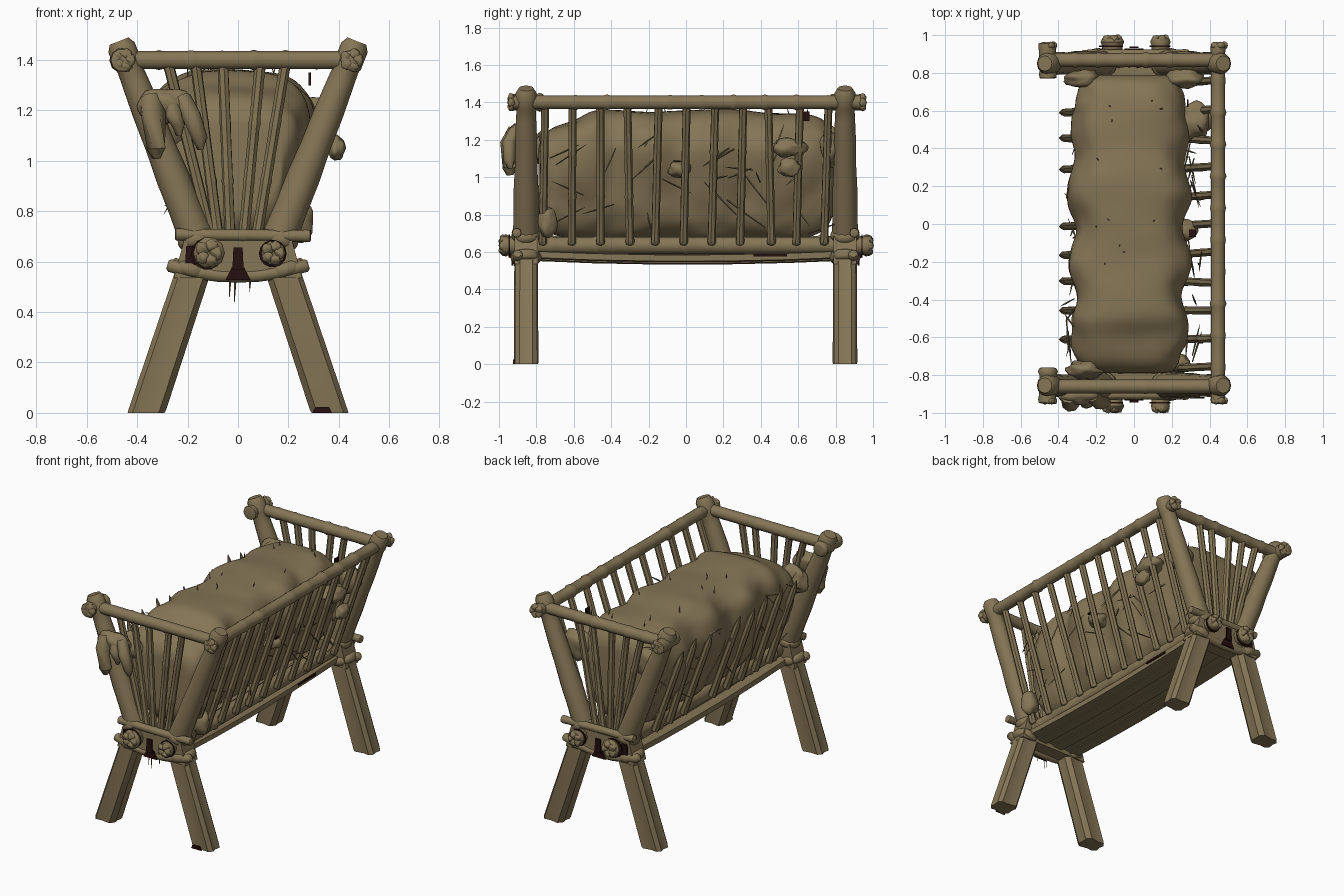
import bpy, bmesh, math, random
from mathutils import Vector, noise

random.seed(7)
if "Cube" in bpy.data.objects:
    bpy.data.objects.remove(bpy.data.objects["Cube"])


def material(name, rgb):
    m = bpy.data.materials.new(name)
    m.use_nodes = True
    m.diffuse_color = (*rgb, 1)
    bsdf = m.node_tree.nodes["Principled BSDF"]
    bsdf.inputs["Base Color"].default_value = (*rgb, 1)
    bsdf.inputs["Roughness"].default_value = 0.9
    return m


WOOD = material("dry olive brown", (0.235, 0.18, 0.092))
DARK = material("dark maroon", (0.02, 0.005, 0.005))


def finish(name, bm, mat=WOOD, angle=40):
    bmesh.ops.recalc_face_normals(bm, faces=bm.faces)
    me = bpy.data.meshes.new(name)
    bm.to_mesh(me)
    bm.free()
    me.materials.append(mat)
    me.shade_smooth()
    me.set_sharp_from_angle(angle=math.radians(angle))
    ob = bpy.data.objects.new(name, me)
    bpy.context.collection.objects.link(ob)
    return ob


def skin(bm, rings):
    """Join rings of points into a closed tube."""
    rows = [[bm.verts.new(p) for p in r] for r in rings]
    n = len(rows[0])
    for a, b in zip(rows, rows[1:]):
        for i in range(n):
            bm.faces.new((a[i], a[(i + 1) % n], b[(i + 1) % n], b[i]))
    bm.faces.new(rows[0])
    bm.faces.new(rows[-1])


def add_tube(bm, path, radii, sides=10):
    pts = [Vector(p) for p in path]
    rings = []
    for i, p in enumerate(pts):
        q = (pts[min(i + 1, len(pts) - 1)] - pts[max(i - 1, 0)]).to_track_quat('Z', 'Y')
        rings.append([p + q @ Vector((math.cos(t), math.sin(t), 0)) * radii[i]
                      for t in (math.tau * k / sides for k in range(sides))])
    skin(bm, rings)


def tube(name, path, radii, sides=10, angle=50, mat=WOOD):
    bm = bmesh.new()
    add_tube(bm, path, radii, sides)
    return finish(name, bm, mat, angle)


def pole(name, a, b, r, knots=9, sides=10):
    """Straight log with slightly swollen knots and rounded ends."""
    a, b = Vector(a), Vector(b)
    step = 0.018 / (b - a).length
    path, radii = [a], [r * 0.75]
    for i in range(knots + 1):
        t = 1.2 * step + (1 - 2.4 * step) * i / knots
        for d, s in ((-step, 1), (0, 1 + random.uniform(0, 0.2)), (step, 1)):
            path.append(a.lerp(b, t + d))
            radii.append(r * s)
    return tube(name, path + [b], radii + [r * 0.75], sides)


def box(name, centre, size, taper=1.0, mat=WOOD):
    bm = bmesh.new()
    bmesh.ops.create_cube(bm, size=1)
    for v in bm.verts:
        s = taper if v.co.z > 0 else 1
        v.co = Vector((v.co.x * size[0] * s, v.co.y * size[1], v.co.z * size[2])) + Vector(centre)
    return finish(name, bm, mat)


def blob(name, centre, size, seed=0):
    bm = bmesh.new()
    bmesh.ops.create_icosphere(bm, subdivisions=3, radius=1)
    for v in bm.verts:
        k = 1 + 0.3 * noise.noise(v.co * 1.6 + Vector((seed, seed, 0)))
        v.co = Vector(centre) + Vector([c * s * k for c, s in zip(v.co, size)])
    return finish(name, bm, angle=60)


# Legs, posts, bindings and cross pieces at both ends
for end, ey, rail_y in (("front", -0.855, -0.86), ("back", 0.85, 0.868)):
    out = math.copysign(1, ey)
    for side, sx in (("right", -1), ("left", 1)):
        bm = bmesh.new()
        section = [(0.075, 0.035), (0.055, 0.06), (0.01, 0.056), (-0.05, 0.066), (-0.075, 0.035),
                   (-0.07, 0), (-0.075, -0.035), (-0.05, -0.066), (0.01, -0.056), (0.055, -0.06),
                   (0.075, -0.035), (0.068, 0)]
        skin(bm, [[(sx * (cx + x * k), ey + y * k, z) for x, y in section]
                  for cx, z, k in ((0.365, 0, 0.97), (0.36, 0.012, 1), (0.165, 0.6, 0.95))])
        finish(f"{end}_{side}_leg", bm, angle=30)

        foot, top = Vector((sx * 0.143, ey, 0.64)), Vector((sx * 0.472, ey, 1.475))
        ts = (0, 0.08, 0.2, 0.36, 0.5, 0.66, 0.8, 0.87, 0.89, 0.97, 1)
        rs = (0.068, 0.07, 0.066, 0.066, 0.06, 0.059, 0.054, 0.051, 0.056, 0.056, 0.04)
        tube(f"{end}_{side}_post", [foot.lerp(top, t) for t in ts], rs, 12)

        # Bindings above and below the base beam
        for label, cx, z, r, lean in (("lower", 0.19, 0.57, 0.083, -0.3), ("upper", 0.165, 0.69, 0.078, 0.3)):
            axis = Vector((lean * sx, 0, 0.95)) * 0.026
            c = Vector((sx * cx, ey, z))
            tube(f"{end}_{side}_{label}_binding", [c + axis * k for k in (-1, -0.6, 0, 0.6, 1)],
                 [r * k for k in (0.84, 0.96, 1, 0.96, 0.84)], 14)

    box(f"{end}_base_block", (0, ey, 0.61), (0.51, 0.125, 0.15), 0.84)
    tube(f"{end}_lower_tie", [(x, ey + out * 0.045, 0.541 + 0.6 * x * x)
                              for x in (-0.28, -0.27, -0.18, -0.08, 0, 0.08, 0.18, 0.27, 0.28)],
         (0.018, 0.027, 0.028, 0.026, 0.025, 0.026, 0.028, 0.027, 0.018))
    pole(f"{end}_upper_tie", (-0.25, ey + out * 0.05, 0.708), (0.29, ey + out * 0.05, 0.702), 0.024, 4)
    pole(f"{end}_top_rail", (-0.46, rail_y, 1.40), (0.46, rail_y, 1.40), 0.037, 7)

    # Dark hollows around the base
    box(f"{end}_dark_gap", (0, ey + out * 0.085, 0.612), (0.045, 0.009, 0.09), 0.8, DARK)
    box(f"{end}_dark_gap_foot", (0, ey + out * 0.074, 0.552), (0.1, 0.009, 0.05), 0.5, DARK)
    box(f"{end}_dark_patch", (-0.185, ey + out * 0.066, 0.625), (0.05, 0.009, 0.075), 0.8, DARK)
    for side, x, r in (("right", -0.122, 0.064), ("left", 0.138, 0.055)):
        tube(f"{end}_{side}_dark_ring", [(x, ey + out * 0.087, 0.632), (x, ey + out * 0.094, 0.632)],
             (r, r), 14, mat=DARK)

    # Fanned end bars
    for i, (bx, tx) in enumerate(((-0.1, -0.28), (-0.075, -0.17), (-0.03, -0.06),
                                  (0.02, 0.09), (0.07, 0.19))):
        pole(f"{end}_bar_{i + 1}", (bx, ey, 0.67), (tx, rail_y, 1.4), 0.022, 3, sides=7)

# Base beams with lumpy log ends
for side, x, r in (("right", -0.115, 0.054), ("left", 0.14, 0.047)):
    pole(f"{side}_base_beam", (x, -0.985, 0.635), (x, 0.985, 0.635), r, 8)
    for out in (-1, 1):
        for k in range(5):
            t = math.tau * k / 5
            blob(f"{side}_beam_end_{k}_{out}",
                 (x + r * 0.55 * math.cos(t), out * 0.975, 0.635 + r * 0.55 * math.sin(t)),
                 (r * 0.5, 0.025, r * 0.5), k)

# Floor planks, sagging in the middle
for i in range(6):
    x = -0.16 + 0.064 * i
    bm = bmesh.new()
    lift = 0.012 * (i % 2)
    skin(bm, [[(x + sx * 0.034, y, 0.582 + lift - 0.03 * (1 - y * y) + sz * 0.02)
               for sx, sz in ((-1, -1), (1, -0.7), (1, 1), (-1, 0.8))]
              for y in (-0.84, -0.5, -0.15, 0.2, 0.55, 0.84)])
    finish(f"floor_plank_{i + 1}", bm)

# Small dark stains on a leg, the floor edge and the hay
box("leg_stain", (0.335, -0.92, 0.012), (0.075, 0.009, 0.024), 0.7, DARK)
box("floor_edge_stain", (0.197, 0.45, 0.582), (0.009, 0.18, 0.014), 1, DARK)
box("upper_hay_stain", (0.285, 0.64, 1.325), (0.009, 0.04, 0.05), 1, DARK)
box("side_hay_stain", (0.31, -0.05, 1.085), (0.035, 0.04, 0.009), 1, DARK)

# Long top rail on the left, broken stubs on the right
pole("left_top_rail", (0.445, -0.95, 1.40), (0.445, 0.95, 1.40), 0.038, 11)
for end, a, b in (("front", -0.95, -0.76), ("back", 0.96, 0.77)):
    pole(f"{end}_broken_rail", (-0.46, a, 1.40), (-0.455, b, 1.40), 0.045, 2)
    for sx in (-1, 1):
        for k in range(5):
            t = math.tau * k / 5
            blob(f"{end}_rail_end_{sx}_{k}",
                 (sx * 0.452 + 0.025 * math.cos(t), a * 0.985, 1.40 + 0.025 * math.sin(t)),
                 (0.023, 0.018, 0.023), k)

# Side bars: full on the left, snapped to points on the right
for i in range(11):
    y = -0.76 + 0.151 * i
    w = random.uniform(-0.012, 0.012)
    pole(f"left_bar_{i + 1}", (0.19, y + w, 0.64), (0.44, y - w, 1.39), 0.022, 3, sides=7)
    if i not in (0, 6, 10):
        foot = Vector((-0.19, y, 0.64))
        tip = Vector((-0.395, y + w, 1.24 + 2 * w))
        tube(f"right_bar_{i + 1}", [foot, foot.lerp(tip, 0.5), foot.lerp(tip, 0.88), tip],
             (0.025, 0.023, 0.021, 0.003), 7)

# Lumpy hay filling, leaning against the bars
bm = bmesh.new()
rings = []
for j in range(49):
    v = math.sin(math.pi * (j / 48 - 0.5)) * 0.999
    y = 0.79 * v
    full = (1 - abs(v) ** 8) ** 0.4
    waist = 1 + 0.08 * math.cos((y - 0.16) * 17) * (0.4 + 0.6 * (abs(y) < 0.45))
    high = 0.695 - 0.06 / (1 + math.exp((y + 0.55) * 40)) + 0.008 * math.sin(y * 9)
    ring = []
    for k in range(40):
        t = math.tau * k / 40
        c, s = math.cos(t), math.sin(t)
        f = 0.5 + 0.5 * math.copysign(abs(s) ** 0.7, s) * (0.45 + 0.55 * full)
        x = math.copysign(abs(c) ** 0.55, c) * (0.185 + 0.13 * min(1, f * 1.5)) * waist * (0.65 + 0.35 * full)
        p = Vector((x - 0.025, y, 0.66 + high * f))
        n = noise.noise(p * 6) * 0.03 + noise.noise(p * 15) * 0.02 * abs(c)
        ring.append(p + Vector((c, 0, s * 0.5)) * n)
    rings.append(ring)
skin(bm, rings)
hay = finish("hay_pile", bm, angle=70)
hay.modifiers.new("Smooth", 'SUBSURF').levels = 1

# Hay draped over the front right post and spilling through the bars
blob("draped_hay", (-0.285, -0.9, 1.22), (0.11, 0.055, 0.07), 2)
for i, (x0, x1, z, r) in enumerate(((-0.345, -0.325, 1.01, 0.044), (-0.27, -0.235, 1.1, 0.03),
                                    (-0.22, -0.15, 1.045, 0.034))):
    tube(f"draped_tuft_{i + 1}", [(x0, -0.91, 1.25), ((x0 + x1) / 2, -0.945, 1.18),
                                  (x1, -0.945, z + 0.04), (x1, -0.94, z)],
         (r, r * 1.15, r * 0.9, r * 0.4), 8, 60)
clumps = (((0.33, 0.55, 1.16), (0.08, 0.09, 0.05)), ((0.39, 0.55, 1.05), (0.035, 0.06, 0.05)),
          ((0.27, 0.77, 1.16), (0.1, 0.05, 0.1)), ((-0.27, 0.77, 1.18), (0.1, 0.05, 0.1)),
          ((-0.26, -0.77, 1.15), (0.1, 0.05, 0.09)), ((0.24, -0.74, 0.76), (0.06, 0.05, 0.08)),
          ((0.27, -0.03, 1.04), (0.07, 0.06, 0.045)))
for i, (centre, size) in enumerate(clumps):
    blob(f"hay_clump_{i + 1}", centre, size, i)

# Loose straws
bm = bmesh.new()
for i in range(60):
    sx = random.choice((-1, 1))
    z = random.uniform(0.72, 1.22)
    p = Vector((sx * (0.2 + 0.28 * (z - 0.66)), random.uniform(-0.74, 0.74), z))
    d = Vector((sx * random.uniform(-0.02, 0.04), random.uniform(-0.1, 0.1), random.uniform(-0.07, 0.09)))
    add_tube(bm, [p - d, p + d * 0.2, p + d], (0.003, 0.005, 0.001), 4)
for x in (-0.03, -0.01, 0.05):
    add_tube(bm, [(x, -0.9, 0.56), (x - 0.004, -0.9, 0.43 + abs(x))], (0.007, 0.001), 4)
for i in range(12):
    p = Vector((random.uniform(-0.2, 0.16), random.uniform(-0.7, 0.7), 1.32))
    d = Vector((random.uniform(-0.02, 0.02), random.uniform(-0.02, 0.02), 0.055))
    add_tube(bm, [p, p + d], (0.005, 0.001), 4)
finish("loose_straws", bm)
